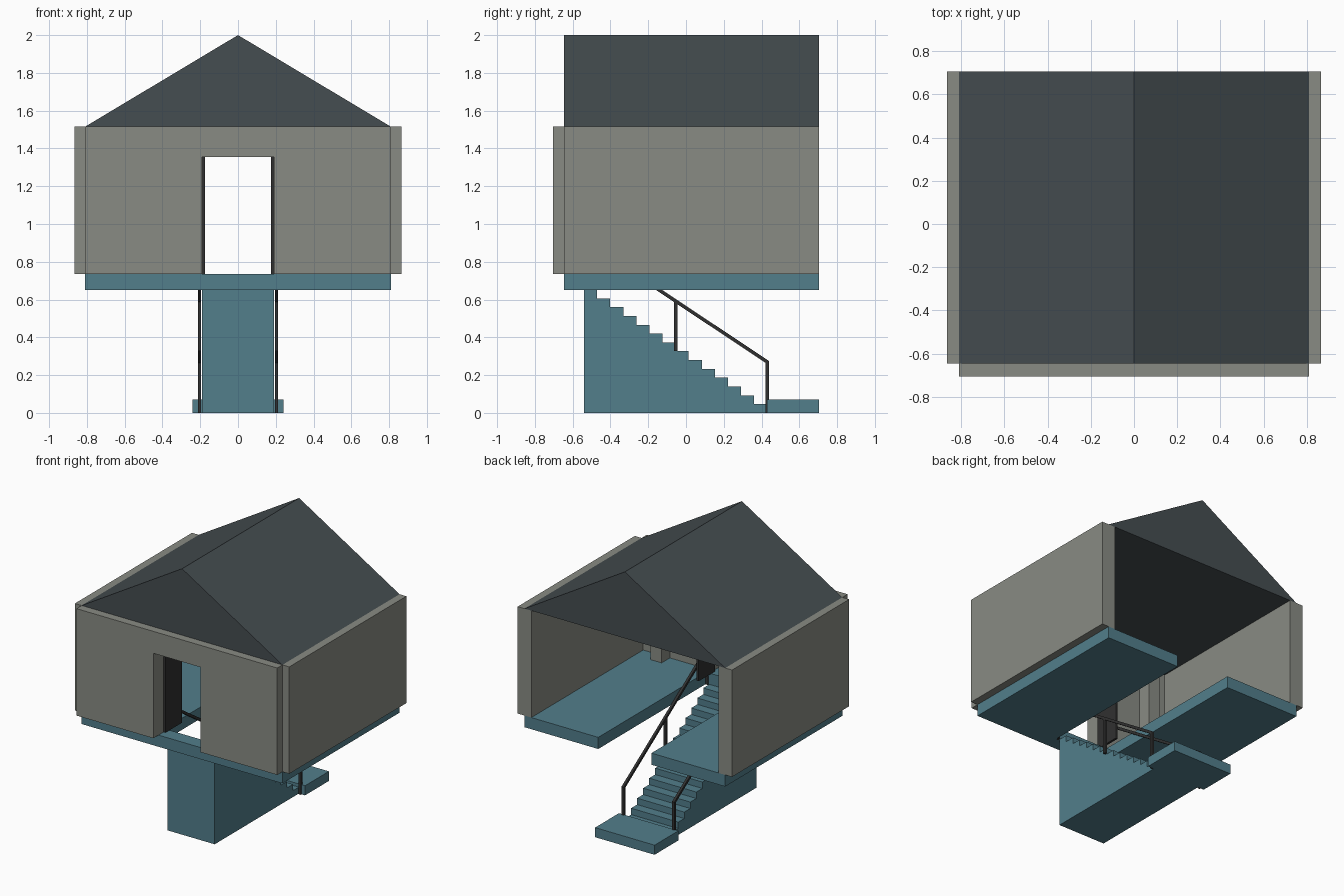
import bpy, bmesh
from mathutils import Vector

if "Cube" in bpy.data.objects:
    bpy.data.objects.remove(bpy.data.objects["Cube"])


def material(name, rgb):
    m = bpy.data.materials.new(name)
    m.diffuse_color = (*rgb, 1)
    m.use_nodes = True
    m.node_tree.nodes["Principled BSDF"].inputs["Base Color"].default_value = m.diffuse_color
    return m


TEAL = material("teal_concrete", (0.085, 0.21, 0.26))
WALL = material("warm_grey", (0.25, 0.26, 0.23))
ROOF = material("slate", (0.06, 0.075, 0.082))
DARK = material("dark_metal", (0.03, 0.03, 0.03))


def prism(name, pts, depth, mat):
    """Extrude a closed 3D polygon along the vector depth."""
    bm = bmesh.new()
    face = bm.faces.new([bm.verts.new(p) for p in pts])
    new = bmesh.ops.extrude_face_region(bm, geom=[face])["geom"]
    bmesh.ops.translate(bm, vec=Vector(depth),
                        verts=[v for v in new if isinstance(v, bmesh.types.BMVert)])
    bmesh.ops.recalc_face_normals(bm, faces=bm.faces)
    me = bpy.data.meshes.new(name)
    bm.to_mesh(me)
    bm.free()
    me.materials.append(mat)
    ob = bpy.data.objects.new(name, me)
    bpy.context.collection.objects.link(ob)
    return ob


def box(name, x, y, z, mat):
    pts = [(x[0], y[0], z[0]), (x[1], y[0], z[0]), (x[1], y[1], z[0]), (x[0], y[1], z[0])]
    return prism(name, pts, (0, 0, z[1] - z[0]), mat)


def mirrored(ob):
    """Repeat a part on the other side of x = 0."""
    mod = ob.modifiers.new("Mirror", "MIRROR")
    mod.use_axis[0] = True
    return ob


HALF_W, FRONT, BACK = 0.81, -0.645, 0.705
FLOOR_Z, EAVE_Z, RIDGE_Z = 0.735, 1.515, 2.0
STAIR_TOP, STAIR_FOOT, STEPS = -0.54, 0.43, 14

# Raised floor with the stair slot open to the back
floor = [(-HALF_W, FRONT), (HALF_W, FRONT), (HALF_W, BACK), (0.215, BACK),
         (0.215, STAIR_TOP), (-0.215, STAIR_TOP), (-0.215, BACK), (-HALF_W, BACK)]
prism("floor_slab", [(x, y, 0.65) for x, y in floor], (0, 0, FLOOR_Z - 0.65), TEAL)

# Front wall with doorway
front = [(-HALF_W, FLOOR_Z), (-0.19, FLOOR_Z), (-0.19, 1.355), (0.19, 1.355),
         (0.19, FLOOR_Z), (HALF_W, FLOOR_Z), (HALF_W, EAVE_Z), (-HALF_W, EAVE_Z)]
prism("front_wall", [(x, -0.705, z) for x, z in front], (0, 0.12, 0), WALL)

# Side walls and inner columns
mirrored(box("side_walls", (0.755, 0.865), (FRONT, BACK), (FLOOR_Z, EAVE_Z), WALL))
mirrored(box("inner_columns", (0.54, 0.63), (-0.585, -0.49), (FLOOR_Z, EAVE_Z), WALL))

# Solid gable roof
prism("gable_roof", [(-HALF_W, FRONT, EAVE_Z), (HALF_W, FRONT, EAVE_Z), (0, FRONT, RIDGE_Z)],
      (0, BACK - FRONT, 0), ROOF)

# Double door leaves, swung inwards
mirrored(box("door_leaves", (0.174, 0.19), (-0.585, -0.395), (FLOOR_Z, 1.355), DARK))

# Solid staircase and foot landing
run, rise = (STAIR_FOOT - STAIR_TOP) / STEPS, 0.653 / STEPS
profile = [(STAIR_TOP, 0), (STAIR_FOOT, 0)]
for i in range(STEPS):
    y = STAIR_FOOT - i * run
    profile += [(y, (i + 1) * rise), (y - run, (i + 1) * rise)]
prism("staircase", [(-0.19, y, z) for y, z in profile], (0.38, 0, 0), TEAL)
box("landing", (-0.24, 0.24), (STAIR_FOOT, BACK), (0, 0.07), TEAL)

# Handrails and their posts
X0, T, SLOPE = 0.195, 0.018, 0.665


def rail_z(y):
    return 0.27 + (0.43 - y) * SLOPE


ends = [(0.439, rail_z(0.439) - 0.011), (0.439, rail_z(0.439) + 0.011),
        (-0.549, rail_z(-0.549) + 0.011), (-0.549, rail_z(-0.549) - 0.011)]
mirrored(prism("handrails", [(X0, y, z) for y, z in ends], (T, 0, 0), DARK))
for name, y, base in (("lower", 0.43, 0), ("middle", -0.055, 0.327), ("upper", -0.54, 0.65)):
    mirrored(box(name + "_rail_posts", (X0, X0 + T), (y - T / 2, y + T / 2),
                 (base, rail_z(y)), DARK))
